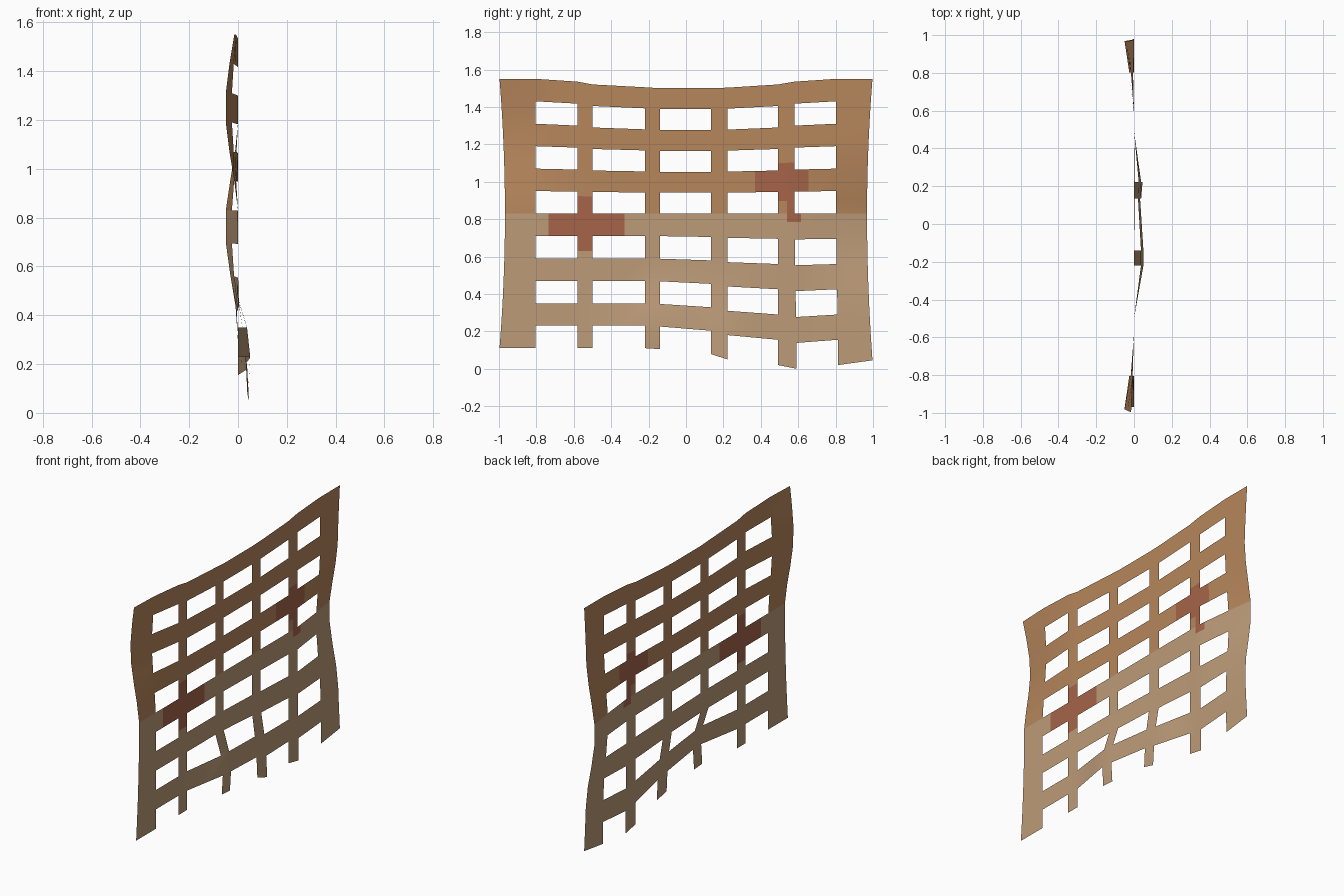
import bpy, bmesh

if "Cube" in bpy.data.objects:
    bpy.data.objects.remove(bpy.data.objects["Cube"])

# --- Regular lattice: 12 post edges across (y), 13 rail edges down (z) ---
Y = [-1, -.805, -.58, -.5, -.22, -.14, .135, .222, .492, .58, .802, 1]
SAG = [0, 0, .015, .03, .045, .05, .05, .047, .03, .015, 0, 0]       # top edge dips
DROOP = [0, 0, 0, 0, 0, .005, .032, .06, .09, .11, .09, .065]        # torn bottom hangs lower
# --- Warp in x, row by row ---
LEFT = [-.015, -.035, -.05, -.05, -.035, -.015, 0, 0, 0, 0, 0, 0, 0]
RIGHT = [0, 0, 0, 0, -.012, -.032, -.05, -.05, -.032, -.01, 0, 0, 0]
MID = [0] * 10 + [.037, .05, .043]
MID_R = [0] * 9 + [.004, .025, .038, .045]
WARP = {0: (LEFT, 1), 1: (LEFT, .5), 4: (MID, 1), 5: (MID, 1),
        6: (MID_R, .85), 7: (MID_R, 1), 10: (RIGHT, .5), 11: (RIGHT, 1)}


def node(c, r):
    """Position of a lattice corner at whole column c and row r."""
    y = Y[c]
    low = max(0, r - 6) / 6
    if c in (0, 11):
        y *= .968 + .029 * ((r - 6) / 6) ** 2
    elif c >= 9:
        y += .012 * low
    z = 1.55 - .12 * r - SAG[c] * max(0, 1 - r / 6) - DROOP[c] * low
    row, k = WARP.get(c, (MID, 0))
    return row[r] * k, y, z


def point(u, v):
    """Bilinear position between lattice corners."""
    c, r = min(int(u), 10), min(int(v), 11)
    a, b = u - c, v - r
    p, q, s, t = node(c, r), node(c + 1, r), node(c, r + 1), node(c + 1, r + 1)
    return tuple((p[i] * (1 - a) + q[i] * a) * (1 - b) + (s[i] * (1 - a) + t[i] * a) * b
                 for i in range(3))


def col_of(y):
    c = max(i for i in range(11) if Y[i] <= y)
    return c + (y - Y[c]) / (Y[c + 1] - Y[c])


def row_of(z):
    return (1.55 - z) / .12


def mat(name, rgb):
    m = bpy.data.materials.new(name)
    m.diffuse_color = (*[(v / 255) ** 2.2 for v in rgb], 1)
    m.use_nodes = True
    m.node_tree.nodes["Principled BSDF"].inputs["Base Color"].default_value = m.diffuse_color
    return m


# Painted crosses: (y0, y1, z0, z1)
PATCHES = [(-.735, -.33, .71, .83), (-.58, -.5, .63, .925),
           (.37, .655, .95, 1.07), (.492, .58, .90, 1.11), (.54, .615, .79, .90)]


def colour(u, v):
    for y0, y1, z0, z1 in PATCHES:
        if col_of(y0) < u < col_of(y1) and row_of(z1) < v < row_of(z0):
            return 2
    return 0 if v < 6 else 1


# Grid lines, with extra cuts at the edges of the painted crosses
def merged(base, extra):
    out = list(map(float, base))
    for e in extra:
        if all(abs(e - o) > .02 for o in out):
            out.append(e)
    return sorted(out)


us = merged(range(12), [col_of(y) for p in PATCHES for y in p[:2]])
vs = merged(range(13), [row_of(z) for p in PATCHES for z in p[2:]])

# Lattice sheet
bm = bmesh.new()
verts = {}


def vert(u, v):
    if (u, v) not in verts:
        verts[u, v] = bm.verts.new(point(u, v))
    return verts[u, v]


for u0, u1 in zip(us, us[1:]):
    for v0, v1 in zip(vs, vs[1:]):
        um, vm = (u0 + u1) / 2, (v0 + v1) / 2
        if int(um) % 2 and int(vm) % 2:      # opening
            continue
        f = bm.faces.new([vert(u0, v1), vert(u1, v1), vert(u1, v0), vert(u0, v0)])
        f.material_index = colour(um, vm)
        f.smooth = True

mesh = bpy.data.meshes.new("lattice_panel")
bm.to_mesh(mesh)
bm.free()
for m in (mat("orange brown", (181, 133, 92)), mat("weathered tan", (188, 154, 120)),
          mat("rust red", (164, 100, 74))):
    mesh.materials.append(m)
panel = bpy.data.objects.new("lattice_panel", mesh)
bpy.context.collection.objects.link(panel)
